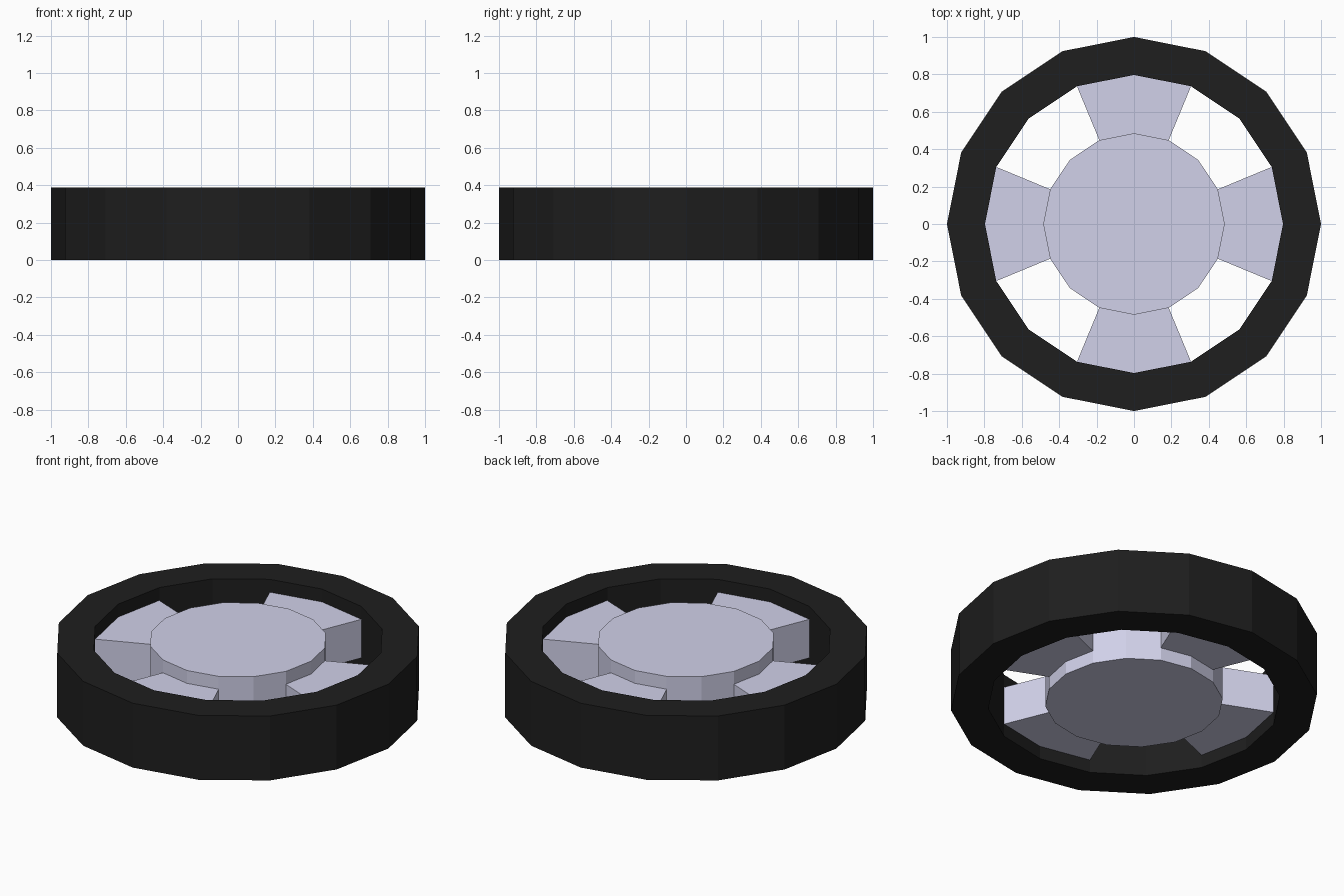
import bpy, bmesh
from math import sin, cos, pi

if "Cube" in bpy.data.objects:
    bpy.data.objects.remove(bpy.data.objects["Cube"])

SIDES = 16
HEIGHT = 0.387
R_OUT, R_IN, R_HUB = 1.0, 0.797, 0.485


def material(name, color):
    m = bpy.data.materials.new(name)
    m.diffuse_color = color
    m.use_nodes = True
    m.node_tree.nodes["Principled BSDF"].inputs["Base Color"].default_value = m.diffuse_color
    return m


rubber = material("rubber", (0.013, 0.013, 0.013, 1))
metal = material("pale_metal", (0.64, 0.64, 0.82, 1))


def polar(r, i, z):
    a = 2 * pi * i / SIDES
    return (r * cos(a), r * sin(a), z)


def finish(bm, name, mat):
    bmesh.ops.recalc_face_normals(bm, faces=bm.faces)
    mesh = bpy.data.meshes.new(name)
    bm.to_mesh(mesh)
    bm.free()
    mesh.materials.append(mat)
    obj = bpy.data.objects.new(name, mesh)
    bpy.context.collection.objects.link(obj)
    return obj


def prism(name, outline, z0, z1, mat):
    """Extrude a flat outline of (radius, step) points from z0 to z1."""
    bm = bmesh.new()
    face = bm.faces.new([bm.verts.new(polar(r, i, z0)) for r, i in outline])
    top = bmesh.ops.extrude_face_region(bm, geom=[face], use_keep_orig=True)["geom"]
    bmesh.ops.translate(bm, vec=(0, 0, z1 - z0),
                        verts=[g for g in top if isinstance(g, bmesh.types.BMVert)])
    return finish(bm, name, mat)


# Tyre: rectangular section swept round into a closed ring
bm = bmesh.new()
section = [(R_IN, 0), (R_OUT, 0), (R_OUT, HEIGHT), (R_IN, HEIGHT)]
loops = [[bm.verts.new(polar(r, i, z)) for r, z in section] for i in range(SIDES)]
for i in range(SIDES):
    a, b = loops[i], loops[(i + 1) % SIDES]
    for j in range(4):
        k = (j + 1) % 4
        bm.faces.new((a[j], b[j], b[k], a[k]))
finish(bm, "tyre", rubber)

# Hub: full-height disc
prism("hub", [(R_HUB, i) for i in range(SIDES)], 0, HEIGHT, metal)

# Spokes: four flared wedges, recessed on both sides
for n in range(4):
    c = n * 4
    outline = [(R_IN, c + d) for d in (-1, 0, 1)] + [(R_HUB, c + d) for d in (1, 0, -1)]
    prism(f"spoke_{n + 1}", outline, 0.2 * HEIGHT, 0.8 * HEIGHT, metal)
